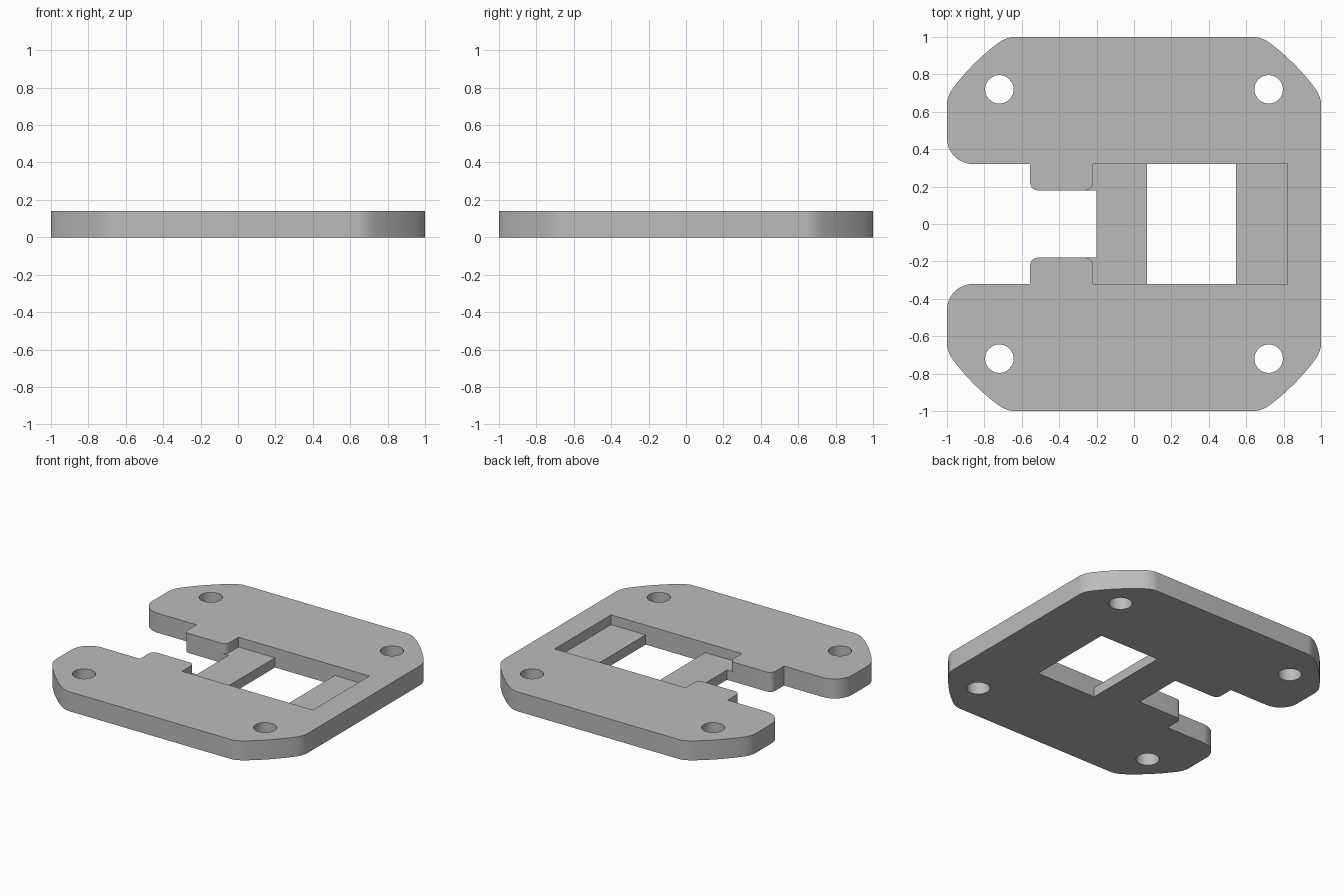
import bpy
import bmesh
from math import radians, cos, sin
from mathutils import Vector

THICK, FLOOR = 0.14, 0.07
HALF = 0.32          # half width of the slot and pocket
TAB = 0.18           # half width of the slot between the tabs

cube = bpy.data.objects.get("Cube")
if cube:
    bpy.data.objects.remove(cube, do_unlink=True)

grey = bpy.data.materials.new("plain grey")
grey.use_nodes = True
colour = (0.5, 0.5, 0.5, 1)
grey.diffuse_color = colour
grey.node_tree.nodes["Principled BSDF"].inputs["Base Color"].default_value = colour


def arc(cx, cy, r, a0, a1, steps=12):
    """Points along a circular arc, angles in degrees."""
    angles = [radians(a0 + (a1 - a0) * i / steps) for i in range(steps + 1)]
    return [(cx + r * cos(a), cy + r * sin(a)) for a in angles]


def blend(p, c, q, steps=8):
    """Curved corner from p to q, pulled towards c."""
    p, c, q = Vector(p), Vector(c), Vector(q)
    ts = [i / steps for i in range(steps + 1)]
    return [tuple(p * (1 - t) ** 2 + c * 2 * t * (1 - t) + q * t * t) for t in ts]


def mirror_y(points):
    return [(x, -y) for x, y in reversed(points)]


def extrude(name, outline, z0, z1):
    """Solid prism from a flat outline."""
    bm = bmesh.new()
    face = bm.faces.new([bm.verts.new((x, y, z0)) for x, y in outline])
    top = bmesh.ops.extrude_face_region(bm, geom=[face])["geom"]
    verts = [v for v in top if isinstance(v, bmesh.types.BMVert)]
    bmesh.ops.translate(bm, verts=verts, vec=(0, 0, z1 - z0))
    bmesh.ops.recalc_face_normals(bm, faces=bm.faces)
    mesh = bpy.data.meshes.new(name)
    bm.to_mesh(mesh)
    bm.free()
    obj = bpy.data.objects.new(name, mesh)
    bpy.context.collection.objects.link(obj)
    mesh.materials.append(grey)
    return obj


def cut(target, outline, z0, z1):
    """Subtract a prism and discard the cutter."""
    cutter = extrude("cutter", outline, z0, z1)
    cutter.hide_render = True
    bpy.context.view_layer.objects.active = target
    mod = target.modifiers.new("cut", "BOOLEAN")
    mod.operation, mod.solver, mod.object = "DIFFERENCE", "EXACT", cutter
    bpy.ops.object.modifier_apply(modifier=mod.name)
    bpy.data.objects.remove(cutter, do_unlink=True)


# Outer corner: shallow bow with softened ends
bow = arc(0, 0, 1.21, 37.5, 52.5)
corner = (blend((1, 0.64), (1, 0.685), bow[0])[:-1] + bow
          + blend(bow[-1], (0.685, 1), (0.64, 1))[1:])

# Back half of the outline, including arm end, slot and tab
back = corner + [(-x, y) for x, y in reversed(corner)]
back += arc(-0.86, HALF + 0.14, 0.14, 180, 270)
back += [(-0.555, HALF)]
back += arc(-0.515, TAB + 0.04, 0.04, 180, 270, 8)
back += [(-0.2, TAB)]
plate = extrude("mounting_plate", back + mirror_y(back), 0, THICK)

# Recessed pocket, flaring around the rounded inner tab corners
flare = [(0.82, HALF), (-0.22, HALF)] + arc(-0.26, TAB + 0.04, 0.04, 0, -90, 8)
cut(plate, flare + mirror_y(flare), FLOOR, THICK + 0.1)

# Rectangular window through the pocket floor
cut(plate, [(0.07, -HALF), (0.545, -HALF), (0.545, HALF), (0.07, HALF)], -0.1, FLOOR + 0.03)

# Four screw holes
for sx in (-1, 1):
    for sy in (-1, 1):
        cut(plate, arc(0.72 * sx, 0.72 * sy, 0.076, 0, 360, 48)[:-1], -0.1, THICK + 0.1)

bpy.ops.object.select_all(action="DESELECT")
plate.select_set(True)
bpy.context.view_layer.objects.active = plate
bpy.ops.object.shade_smooth_by_angle(angle=radians(30))
